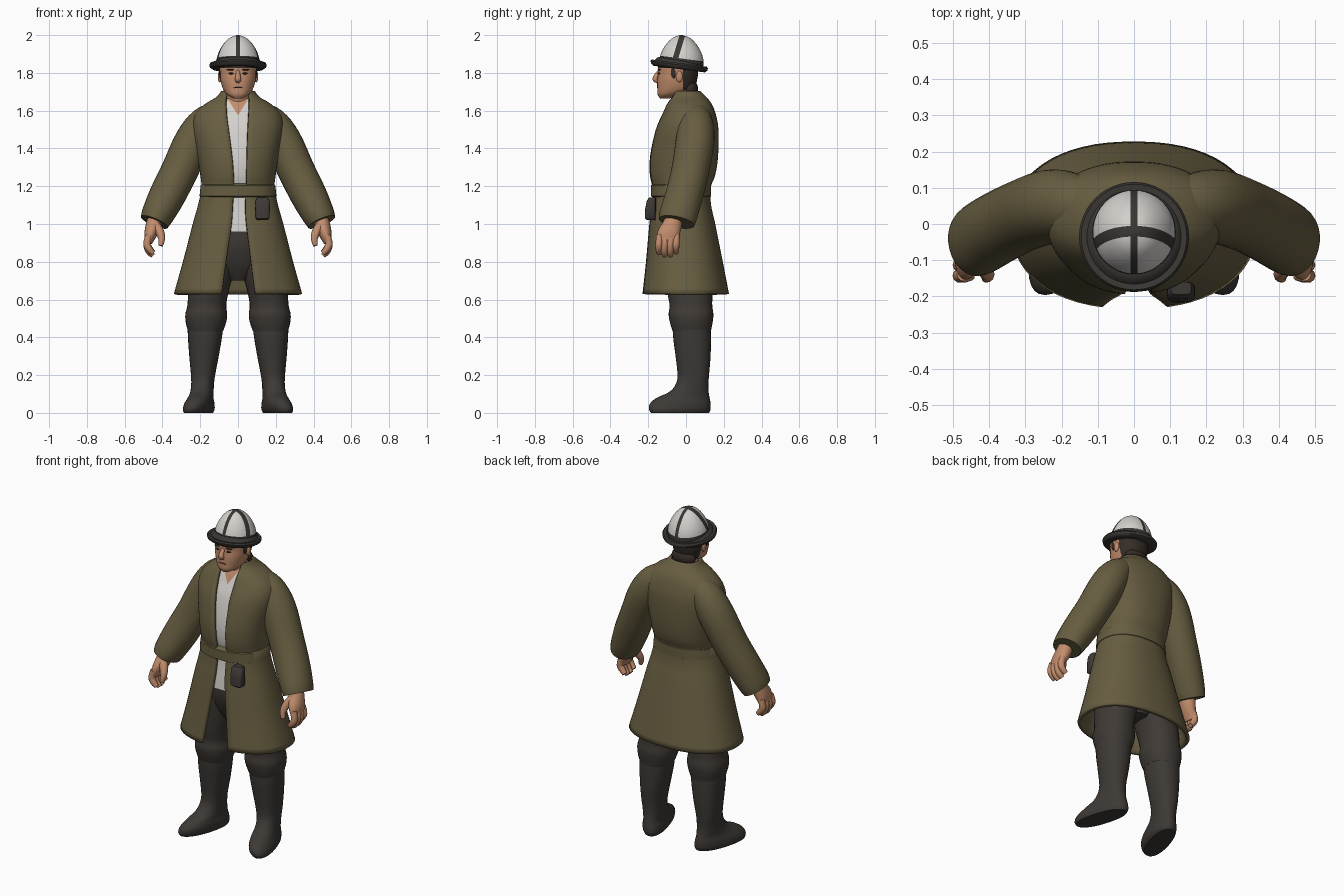
import bpy, bmesh, math
from mathutils import Vector


def material(name, rgb):
    m = bpy.data.materials.new(name)
    m.diffuse_color = (*rgb, 1)
    return m


OLIVE = material("olive coat", (0.135, 0.11, 0.052))
WHITE = material("off white", (0.66, 0.64, 0.61))
SKIN = material("skin", (0.54, 0.265, 0.15))
BOOT = material("dark boot", (0.047, 0.041, 0.036))
TROUSER = material("dark trouser", (0.05, 0.042, 0.036))
BAND = material("hat trim", (0.042, 0.037, 0.032))
HAIR = material("dark hair", (0.035, 0.026, 0.02))


def finish(name, bm, mats, cuts=(), rule=None, angle=45):
    for co, no in cuts:
        geom = bm.verts[:] + bm.edges[:] + bm.faces[:]
        bmesh.ops.bisect_plane(bm, geom=geom, plane_co=co, plane_no=no)
    bmesh.ops.recalc_face_normals(bm, faces=bm.faces[:])
    if rule:
        for f in bm.faces:
            f.material_index = int(rule(f.calc_center_median()))
    me = bpy.data.meshes.new(name)
    bm.to_mesh(me)
    bm.free()
    ob = bpy.data.objects.new(name, me)
    bpy.context.collection.objects.link(ob)
    for m in mats:
        me.materials.append(m)
    bpy.ops.object.select_all(action='DESELECT')
    ob.select_set(True)
    bpy.context.view_layer.objects.active = ob
    bpy.ops.object.shade_smooth_by_angle(angle=math.radians(angle))
    return ob


def loft(name, rings, mats, closed=True, caps=True, **kw):
    bm = bmesh.new()
    vs = [[bm.verts.new(p) for p in r] for r in rings]
    n = len(rings[0])
    for a, b in zip(vs, vs[1:]):
        for i in range(n if closed else n - 1):
            j = (i + 1) % n
            bm.faces.new((a[i], a[j], b[j], b[i]))
    if caps:
        bm.faces.new(vs[0])
        bm.faces.new(vs[-1])
    return finish(name, bm, mats, **kw)


def dense(rows, k=4):
    """Catmull-Rom interpolation of number rows"""
    out = []
    for i in range(len(rows) - 1):
        a, b, c, d = rows[max(i - 1, 0)], rows[i], rows[i + 1], rows[min(i + 2, len(rows) - 1)]
        for s in range(k):
            t = s / k
            out.append([0.5 * (2*q + (r-p)*t + (2*p-5*q+4*r-w)*t*t + (3*q-p-3*r+w)*t**3)
                        for p, q, r, w in zip(a, b, c, d)])
    return out + [list(rows[-1])]


def spow(v, p):
    return math.copysign(abs(v) ** p, v)


def oval(z, cx, rx, y0, y1, n=32, p=0.9, t0=0, t1=None):
    end = t1 is not None
    t1 = t1 if end else math.tau
    ts = [t0 + (t1 - t0) * i / (n - 1 if end else n) for i in range(n)]
    return [Vector((cx + rx * spow(math.sin(t), p),
                    (y0 + y1) / 2 - (y1 - y0) / 2 * spow(math.cos(t), p), z)) for t in ts]


def tube(name, rows, mat, n=20, k=4):
    """rows: x, y, z, radius across, radius along y"""
    rows = dense(rows, k)
    rings = []
    for i, r in enumerate(rows):
        d = (Vector(rows[min(i + 1, len(rows) - 1)][:3]) - Vector(rows[max(i - 1, 0)][:3])).normalized()
        v = (Vector((0, 1, 0)) - d * d.y).normalized()
        u = v.cross(d)
        rings.append([Vector(r[:3]) + u * r[3] * math.cos(math.tau * j / n)
                      + v * r[4] * math.sin(math.tau * j / n) for j in range(n)])
    return loft(name, rings, [mat])


def ball(name, loc, size, mat):
    bm = bmesh.new()
    bmesh.ops.create_uvsphere(bm, u_segments=16, v_segments=10, radius=1)
    for v in bm.verts:
        v.co = Vector(loc) + Vector(a * b for a, b in zip(v.co, size))
    return finish(name, bm, [mat])


# Coat shell: z, half width, front y, back y, opening left, opening right
COAT = dense([(0.63, 0.34, -0.235, 0.228, 0.088, 0.092), (0.8, 0.292, -0.215, 0.195, 0.065, 0.07),
              (1.0, 0.24, -0.195, 0.155, 0.035, 0.045), (1.1, 0.212, -0.182, 0.133, 0.028, 0.04),
              (1.19, 0.194, -0.178, 0.13, 0.022, 0.045), (1.26, 0.2, -0.192, 0.155, 0.024, 0.047),
              (1.36, 0.215, -0.191, 0.17, 0.032, 0.048), (1.5, 0.24, -0.162, 0.172, 0.05, 0.052),
              (1.58, 0.228, -0.128, 0.158, 0.06, 0.056), (1.635, 0.175, -0.105, 0.137, 0.064, 0.06),
              (1.672, 0.115, -0.085, 0.108, 0.066, 0.063), (1.705, 0.088, -0.07, 0.075, 0.066, 0.063)])
P = 0.88
rings = []
for z, rx, y0, y1, xl, xr in COAT:
    ta, tb = (math.asin((x / rx) ** (1 / P)) for x in (xr, xl))
    rings.append(oval(z, 0, rx, y0, y1, 56, P, ta, math.tau - tb))
coat = loft("coat", rings, [OLIVE], closed=False, caps=False)
# inward thickness, checked against the direction of the first face
face = coat.data.polygons[0]
outward = face.normal.x * face.center.x + face.normal.y * face.center.y > 0
sol = coat.modifiers.new("thickness", 'SOLIDIFY')
sol.thickness = 0.02
sol.offset = -1 if outward else 1

# Shirt with open neck showing skin
loft("shirt", [oval(z, 0, rx - 0.025, y0 + 0.028, y1 - 0.03, 48, P)
               for z, rx, y0, y1, a, b in COAT if 0.91 < z < 1.67], [WHITE, SKIN],
     cuts=[((0, 0, 1.575), (1.6, 0, -1)), ((0, 0, 1.575), (-1.6, 0, -1))],
     rule=lambda c: c.z > 1.66 or c.z > 1.575 + 1.6 * abs(c.x))

# Belt and pouch
loft("belt", [oval(z, 0, rx, y0, y1, 48, P) for z, rx, y0, y1 in (
    (1.14, 0.19, -0.174, 0.12), (1.147, 0.204, -0.185, 0.132),
    (1.205, 0.197, -0.186, 0.133), (1.215, 0.185, -0.174, 0.12))], [OLIVE])
loft("pouch", [oval(z, 0.13, rx, y0, -0.16, 24, 0.5) for z, rx, y0 in
               ((1.02, 0.026, -0.205), (1.03, 0.036, -0.217), (1.08, 0.039, -0.216),
                (1.125, 0.037, -0.207), (1.14, 0.028, -0.195))], [BOOT])

for s, side in ((-1, "right"), (1, "left")):
    # Sleeve
    tube("sleeve_" + side, [(s * x, y, z, a, b) for x, y, z, a, b in (
        (0.10, 0.05, 1.60, 0.055, 0.06), (0.17, 0.052, 1.54, 0.087, 0.09),
        (0.235, 0.048, 1.44, 0.1, 0.102), (0.31, 0.022, 1.28, 0.098, 0.1),
        (0.375, -0.01, 1.15, 0.096, 0.1), (0.425, -0.04, 1.05, 0.086, 0.101),
        (0.443, -0.05, 1.01, 0.077, 0.096))], OLIVE, 28)
    # Hand: palm, fingers and thumb
    tube("palm_" + side, [(s * x, y, z, a, b) for x, y, z, a, b in (
        (0.435, -0.06, 1.04, 0.04, 0.045), (0.448, -0.075, 0.99, 0.041, 0.052),
        (0.463, -0.093, 0.945, 0.034, 0.06), (0.475, -0.097, 0.9, 0.02, 0.055))], SKIN)
    for i in range(4):
        y = -0.14 + 0.03 * i
        drop = (0.012, 0, 0, 0.015)[i]
        tube(f"finger_{i + 1}_{side}", [(s * x, yy, z, r, r) for x, yy, z, r in (
            (0.472, y, 0.94, 0.018), (0.482, y - 0.003, 0.895, 0.0195),
            (0.47, y - 0.004, 0.855 + drop, 0.0185), (0.45, y - 0.002, 0.833 + drop, 0.014))], SKIN, 10, 3)
    tube("thumb_" + side, [(s * x, y, z, r, r) for x, y, z, r in (
        (0.44, -0.1, 0.995, 0.026), (0.415, -0.122, 0.96, 0.024),
        (0.404, -0.142, 0.92, 0.018), (0.41, -0.15, 0.885, 0.012))], SKIN, 10, 3)

    # Boot, with the toe sheared outward
    boot = [oval(*r) for r in dense([
        (0.0, 0.19, 0.062, -0.185, 0.122), (0.02, 0.19, 0.072, -0.196, 0.13),
        (0.05, 0.19, 0.071, -0.19, 0.13), (0.08, 0.189, 0.063, -0.155, 0.125),
        (0.11, 0.188, 0.06, -0.09, 0.12), (0.15, 0.187, 0.06, -0.055, 0.118),
        (0.2, 0.185, 0.064, -0.045, 0.122), (0.3, 0.18, 0.078, -0.055, 0.13),
        (0.4, 0.175, 0.09, -0.068, 0.132), (0.48, 0.172, 0.096, -0.07, 0.13)])]
    for p in (p for r in boot for p in r):
        p.x = s * (p.x - 0.27 * (p.y - 0.04) * max(0, 1 - p.z / 0.2))
    loft("boot_" + side, boot, [BOOT])
    # Trouser leg bulging over the boot
    loft("trouser_leg_" + side, [oval(z, s * cx, rx, a, b) for z, cx, rx, a, b in dense([
        (0.43, 0.172, 0.092, -0.07, 0.131), (0.475, 0.17, 0.106, -0.084, 0.14),
        (0.52, 0.168, 0.111, -0.092, 0.145), (0.57, 0.165, 0.103, -0.087, 0.139),
        (0.65, 0.155, 0.107, -0.1, 0.14), (0.8, 0.125, 0.119, -0.112, 0.135),
        (0.94, 0.09, 0.1, -0.12, 0.11)])], [TROUSER])

    # Ear, eye and brow
    ball("ear_" + side, (s * 0.097, -0.035, 1.78), (0.01, 0.018, 0.03), SKIN)
    ball("eye_" + side, (s * 0.036, -0.142, 1.797), (0.014, 0.008, 0.005), HAIR)
    ball("eyebrow_" + side, (s * 0.038, -0.141, 1.817), (0.022, 0.01, 0.004), HAIR)
    ball("sideburn_" + side, (s * 0.094, -0.066, 1.805), (0.006, 0.014, 0.035), HAIR)

loft("trouser_seat", [oval(*r) for r in dense([
    (0.7, 0, 0.05, -0.05, 0.08), (0.78, 0, 0.14, -0.1, 0.12),
    (0.88, 0, 0.17, -0.135, 0.125), (0.96, 0, 0.17, -0.14, 0.11)])], [TROUSER])

# Neck, head with hair behind, nose and mouth
tube("neck", [(0, 0.02, 1.56, 0.07, 0.07), (0, 0.0, 1.64, 0.067, 0.067), (0, -0.03, 1.75, 0.065, 0.065)], SKIN)
ball("nape_hair", (0, 0.022, 1.715), (0.078, 0.042, 0.05), HAIR)
loft("head", [oval(*r) for r in dense([
    (1.665, 0, 0.025, -0.138, -0.085), (1.685, 0, 0.058, -0.15, -0.02),
    (1.715, 0, 0.079, -0.152, 0.04), (1.76, 0, 0.093, -0.152, 0.058),
    (1.8, 0, 0.098, -0.148, 0.064), (1.84, 0, 0.1, -0.148, 0.064), (1.88, 0, 0.09, -0.13, 0.05)])],
    [SKIN, HAIR], cuts=[((0, -0.015, 0), (0, 1, 0)), ((0, 0, 1.825), (0, 0, 1))],
    rule=lambda c: (c.y > -0.015 and c.z > 1.68) or c.z > 1.825)
tube("nose", [(0, -0.142, 1.81, 0.01, 0.008), (0, -0.157, 1.785, 0.013, 0.013),
              (0, -0.163, 1.766, 0.017, 0.014), (0, -0.15, 1.752, 0.012, 0.008)], SKIN, 12)
ball("mouth", (0, -0.149, 1.722), (0.024, 0.006, 0.003), HAIR)

# Hat dome with crossed dark bands cut in
loft("hat_dome", [oval(z, 0, r, -0.025 - r * 1.03, -0.025 + r * 1.03, 48, 1) for z, r in dense([
    (1.83, 0.115), (1.86, 0.115), (1.89, 0.109), (1.92, 0.097), (1.95, 0.079), (1.975, 0.057),
    (1.99, 0.035), (2.0, 0.006)], 3)], [WHITE, BAND],
    cuts=[((x, 0, 0), (1, 0, 0)) for x in (-0.01, 0.01)]
    + [((0, y, 2), (0, 1, -0.3)) for y in (-0.034, -0.004)] + [((0, 0, 1.873), (0, 0.13, 1))],
    rule=lambda c: abs(c.x) < 0.01 or -0.034 < c.y - 0.3 * (c.z - 2) < -0.004 or c.z + 0.13 * c.y < 1.873)

# Hat brim, tilted down at the back
brim = [oval(z, 0, r, -0.036 - r, -0.036 + r, 48, 1) for r, z in (
    (0.1, 1.822), (0.135, 1.82), (0.149, 1.83), (0.152, 1.843), (0.146, 1.852),
    (0.13, 1.85), (0.118, 1.865), (0.1, 1.872))]
for p in (p for r in brim for p in r):
    p.z -= 0.13 * (p.y + 0.036)
loft("hat_brim", brim, [BAND])
